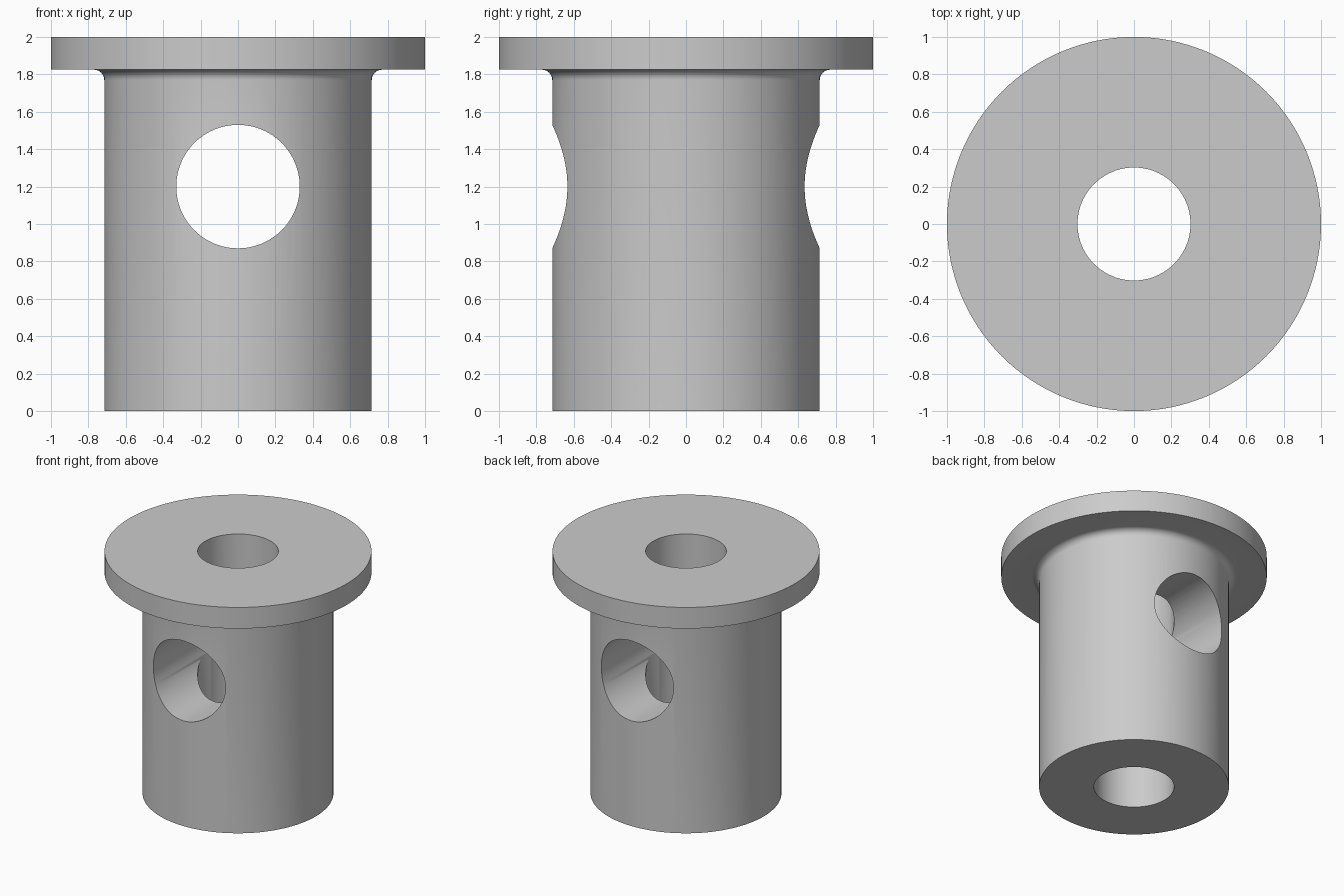
import bpy, bmesh, math

if "Cube" in bpy.data.objects:
    bpy.data.objects.remove(bpy.data.objects["Cube"])

SEGMENTS = 128
BODY_R, FLANGE_R, BORE_R, CROSS_R = 0.715, 1.0, 0.302, 0.33
TOP, FLANGE_Z, CROSS_Z, FILLET = 2.0, 1.825, 1.2, 0.055


def new_object(name, bm):
    mesh = bpy.data.meshes.new(name)
    bmesh.ops.recalc_face_normals(bm, faces=bm.faces)
    bm.to_mesh(mesh)
    bm.free()
    ob = bpy.data.objects.new(name, mesh)
    bpy.context.collection.objects.link(ob)
    return ob


def lathe(name, profile):
    """Revolve a closed (radius, z) outline around the z axis."""
    bm = bmesh.new()
    rings = []
    for i in range(SEGMENTS):
        a = 2 * math.pi * i / SEGMENTS
        rings.append([bm.verts.new((r * math.cos(a), r * math.sin(a), z))
                      for r, z in profile])
    n = len(profile)
    for i in range(SEGMENTS):
        a, b = rings[i], rings[(i + 1) % SEGMENTS]
        for j in range(n):
            k = (j + 1) % n
            bm.faces.new((a[j], b[j], b[k], a[k]))
    return new_object(name, bm)


# Flanged sleeve with a through bore and a rounded neck under the flange
profile = [(BORE_R, 0), (BODY_R, 0)]
for i in range(9):
    t = math.pi / 2 * i / 8
    profile.append((BODY_R + FILLET * (1 - math.cos(t)),
                    FLANGE_Z - FILLET * (1 - math.sin(t))))
profile += [(FLANGE_R, FLANGE_Z), (FLANGE_R, TOP), (BORE_R, TOP)]
sleeve = lathe("flanged_sleeve", profile)

# Cross hole running front to back
bm = bmesh.new()
bmesh.ops.create_cone(bm, cap_ends=True, segments=96, radius1=CROSS_R,
                      radius2=CROSS_R, depth=3)
cutter = new_object("cross_hole_cutter", bm)
cutter.rotation_euler.x = math.pi / 2
cutter.location.z = CROSS_Z
cutter.hide_render = True

cut = sleeve.modifiers.new("cross_hole", 'BOOLEAN')
cut.operation = 'DIFFERENCE'
cut.solver = 'EXACT'
cut.object = cutter
bpy.context.view_layer.objects.active = sleeve
sleeve.select_set(True)
bpy.ops.object.modifier_apply(modifier=cut.name)
bpy.data.objects.remove(cutter)

# Plain grey finish
grey = bpy.data.materials.new("grey metal")
grey.diffuse_color = (0.6, 0.6, 0.6, 1)
grey.use_nodes = True
grey.node_tree.nodes["Principled BSDF"].inputs["Base Color"].default_value = grey.diffuse_color
sleeve.data.materials.clear()
sleeve.data.materials.append(grey)
for p in sleeve.data.polygons:
    p.material_index = 0
bpy.ops.object.shade_smooth_by_angle(angle=math.radians(30))
